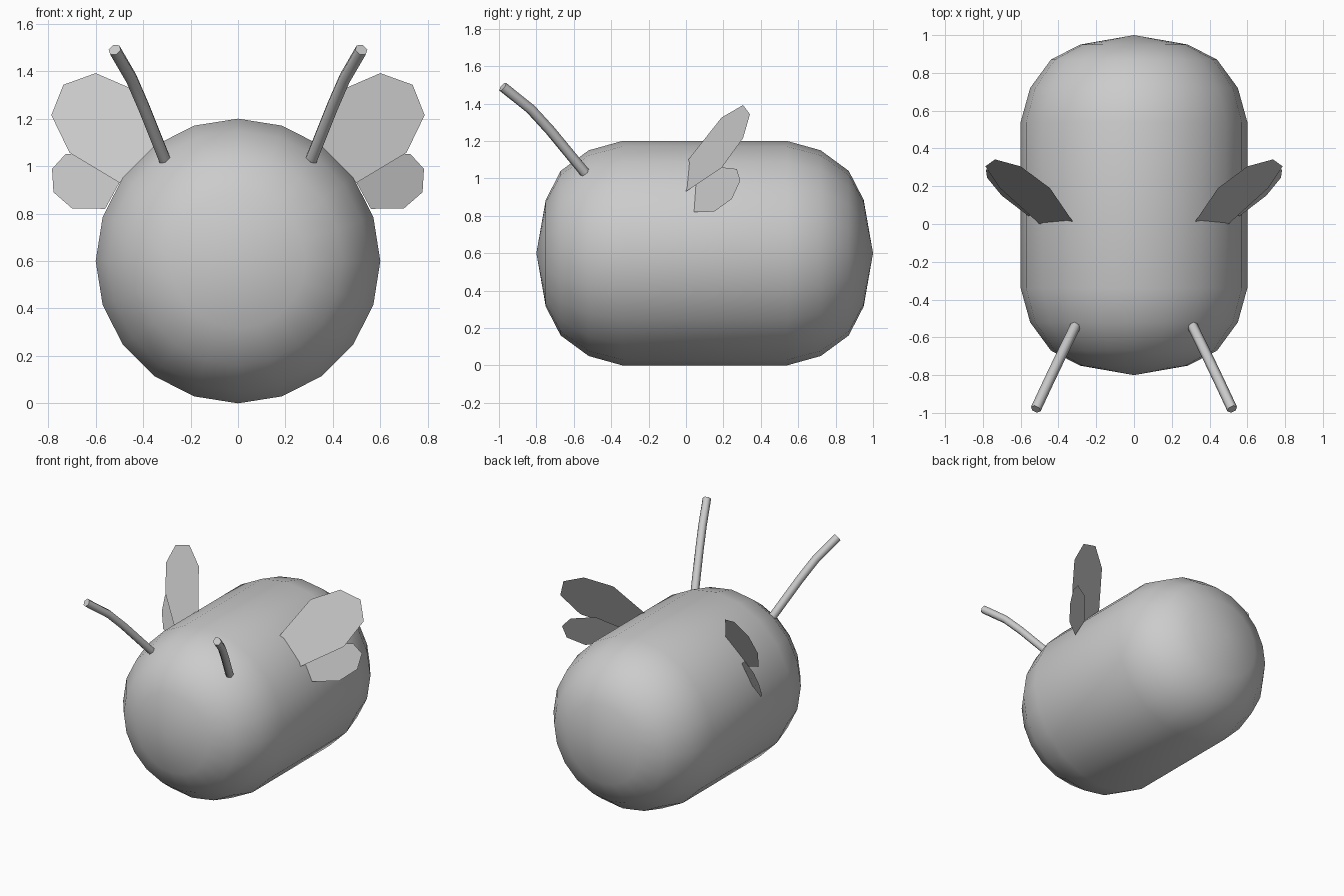
import bpy, bmesh, math

if "Cube" in bpy.data.objects:
    bpy.data.objects.remove(bpy.data.objects["Cube"])


def finish(name, bm, smooth=None):
    bmesh.ops.recalc_face_normals(bm, faces=bm.faces)
    mesh = bpy.data.meshes.new(name)
    bm.to_mesh(mesh)
    bm.free()
    obj = bpy.data.objects.new(name, mesh)
    bpy.context.collection.objects.link(obj)
    if smooth:
        bpy.ops.object.select_all(action='DESELECT')
        obj.select_set(True)
        bpy.context.view_layer.objects.active = obj
        bpy.ops.object.shade_smooth_by_angle(angle=math.radians(smooth))
    return obj


def mirror_x(obj):
    obj.modifiers.new("Mirror", 'MIRROR').use_mirror_merge = False


# body: 20-sided capsule lying along y, profile as (y, radius)
profile = [(-0.80, 0), (-0.75, 0.285), (-0.67, 0.44), (-0.52, 0.55), (-0.34, 0.6),
           (0.54, 0.6), (0.72, 0.55), (0.87, 0.44), (0.95, 0.285), (1.0, 0)]
bm = bmesh.new()
verts = [bm.verts.new((0, y, 0.6 + r)) for y, r in profile]
edges = [bm.edges.new(pair) for pair in zip(verts, verts[1:])]
bmesh.ops.spin(bm, geom=verts + edges, cent=(0, 0, 0.6), axis=(0, 1, 0),
               angle=math.tau, steps=20, use_merge=True)
bmesh.ops.remove_doubles(bm, verts=bm.verts, dist=0.001)
finish("body", bm, 40)

# antennae: bent six-sided rods
path = [(0.31, -0.54, 1.03), (0.40, -0.725, 1.255), (0.45, -0.83, 1.37), (0.52, -0.98, 1.49)]
for side, label in ((1, "right"), (-1, "left")):
    curve = bpy.data.curves.new("antenna_" + label, 'CURVE')
    curve.dimensions = '3D'
    curve.bevel_depth = 0.028
    curve.bevel_resolution = 1
    curve.use_fill_caps = True
    spline = curve.splines.new('POLY')
    spline.points.add(len(path) - 1)
    for point, (x, y, z) in zip(spline.points, path):
        point.co = (side * x, y, z, 1)
    bpy.context.collection.objects.link(bpy.data.objects.new("antenna_" + label, curve))

# wings: thin flat outlines, mirrored to the other side
wings = {
    "upper_wings": [(0.50, 0.0, 0.93), (0.71, 0.19, 1.056), (0.787, 0.305, 1.215),
                    (0.736, 0.342, 1.343), (0.60, 0.305, 1.392), (0.445, 0.19, 1.325),
                    (0.323, 0.012, 1.10)],
    "lower_wings": [(0.56, 0.043, 0.82), (0.70, 0.15, 0.822), (0.778, 0.245, 0.89),
                    (0.784, 0.29, 0.988), (0.728, 0.272, 1.05), (0.593, 0.18, 1.06),
                    (0.48, 0.053, 0.967)],
}
for name, outline in wings.items():
    bm = bmesh.new()
    bm.faces.new([bm.verts.new(p) for p in outline])
    mirror_x(finish(name, bm))
